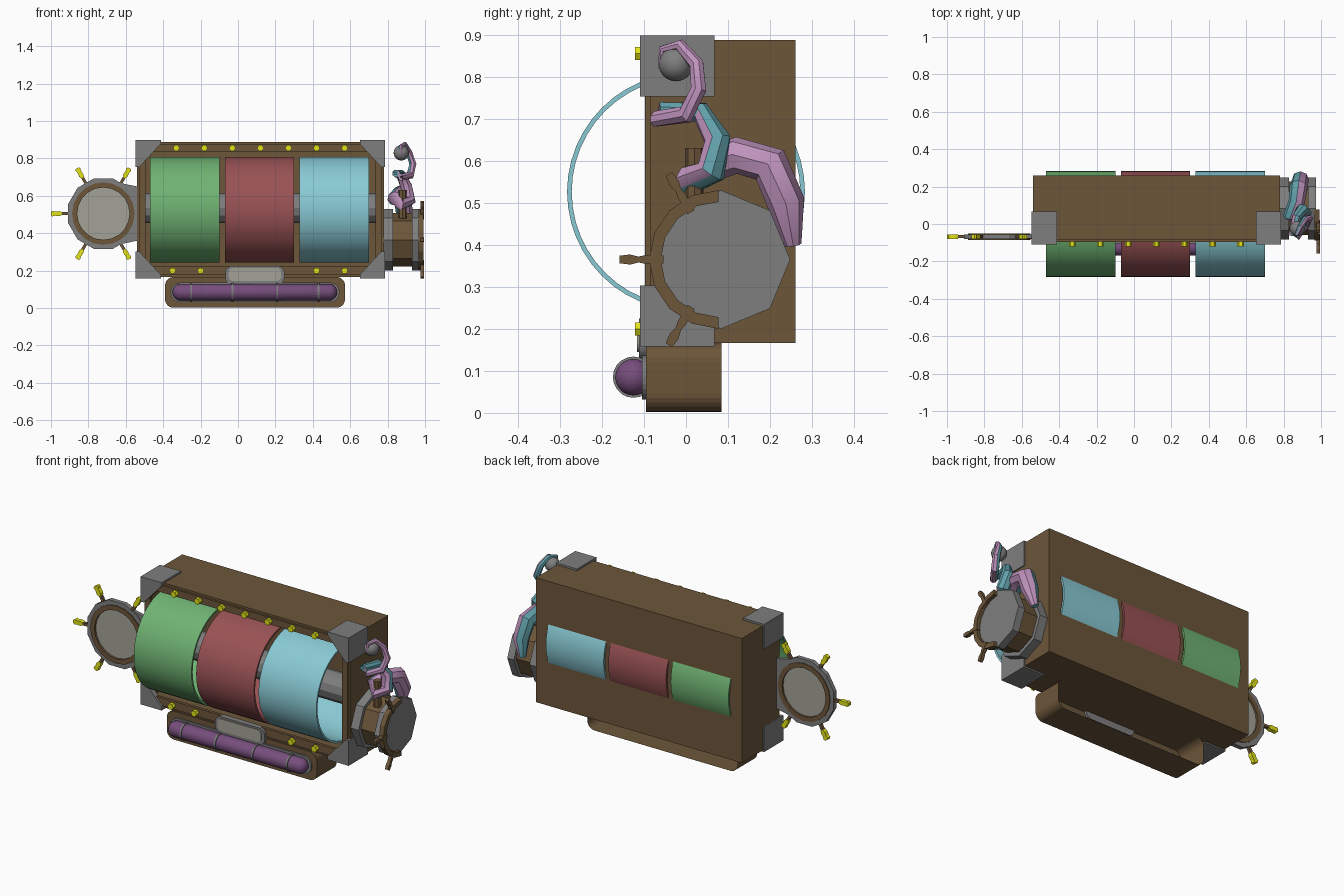
import bpy, bmesh
from math import sin, cos, pi, radians
from mathutils import Vector, Matrix

cube = bpy.data.objects.get("Cube")
if cube:
    bpy.data.objects.remove(cube, do_unlink=True)


def material(name, r, g, b):
    m = bpy.data.materials.new(name)
    m.use_nodes = True
    m.diffuse_color = (r, g, b, 1)
    m.node_tree.nodes["Principled BSDF"].inputs["Base Color"].default_value = (r, g, b, 1)
    return m


BROWN = material("brown wood", .15, .092, .042)
GRAY = material("gray metal", .21, .21, .21)
PALE = material("pale glass", .37, .36, .31)
GREEN = material("green", .16, .45, .17)
RED = material("red", .32, .085, .09)
BLUE = material("light blue", .25, .59, .66)
PURPLE = material("purple", .18, .075, .2)
YELLOW = material("yellow", .76, .76, .01)
TEAL = material("teal", .12, .35, .4)
PINK = material("pink", .52, .29, .51)


def finish(name, bm, *mats, smooth=False):
    bmesh.ops.recalc_face_normals(bm, faces=bm.faces)
    me = bpy.data.meshes.new(name)
    bm.to_mesh(me)
    bm.free()
    ob = bpy.data.objects.new(name, me)
    bpy.context.collection.objects.link(ob)
    for m in mats:
        me.materials.append(m)
    if smooth:
        bpy.ops.object.select_all(action='DESELECT')
        ob.select_set(True)
        bpy.context.view_layer.objects.active = ob
        bpy.ops.object.shade_smooth_by_angle(angle=radians(40))
    return ob


def place(axis, u, v, d):
    return {'x': (d, u, v), 'y': (u, d, v), 'z': (u, v, d)}[axis]


def prism(name, pts, axis, a, b, mat, open_end=False):
    """Extrude a flat outline along an axis from a to b."""
    bm = bmesh.new()
    near = [bm.verts.new(place(axis, u, v, a)) for u, v in pts]
    far = [bm.verts.new(place(axis, u, v, b)) for u, v in pts]
    bm.faces.new(near)
    if not open_end:
        bm.faces.new(far)
    for i in range(len(pts)):
        j = (i + 1) % len(pts)
        bm.faces.new((near[i], near[j], far[j], far[i]))
    return finish(name, bm, mat)


def circle(u, v, r, n, start=0):
    return [(u + r * cos(start + 2 * pi * i / n), v + r * sin(start + 2 * pi * i / n)) for i in range(n)]


def rect(u0, u1, v0, v1):
    return [(u0, v0), (u1, v0), (u1, v1), (u0, v1)]


def rounded(u0, u1, v0, v1, r, n=6):
    pts = []
    for k, (u, v) in enumerate(rect(u0 + r, u1 - r, v0 + r, v1 - r)):
        for i in range(n + 1):
            t = pi + k * pi / 2 + i * pi / 2 / n
            pts.append((u + r * cos(t), v + r * sin(t)))
    return pts


def ring(name, axis, u, v, r0, r1, a, b, n, mat, start=0, sweep=2 * pi, smooth=False):
    """Square-section ring, or an arc of one."""
    bm = bmesh.new()
    full = sweep > 6.28
    rows = []
    for i in range(n if full else n + 1):
        t = start + sweep * i / n
        rows.append([bm.verts.new(place(axis, u + r * cos(t), v + r * sin(t), d))
                     for r, d in ((r0, a), (r1, a), (r1, b), (r0, b))])
    for i in range(n):
        p, q = rows[i], rows[(i + 1) % len(rows)]
        for k in range(4):
            bm.faces.new((p[k], p[k - 1], q[k - 1], q[k]))
    if not full:
        bm.faces.new(rows[0])
        bm.faces.new(rows[-1])
    return finish(name, bm, mat, smooth=smooth)


def spoke(name, axis, u, v, angle, profile, a, b, mat):
    """Symmetric bar pointing outward; profile is (radius, half width)."""
    side = profile + [(r, -w) for r, w in reversed(profile)]
    c, s = cos(angle), sin(angle)
    prism(name, [(u + r * c - w * s, v + r * s + w * c) for r, w in side], axis, a, b, mat)


# Cabinet: hollow box with a stepped front window
def window_box(name, x0, x1, y0, y1, z0, z1, border, depth):
    bm = bmesh.new()
    bmesh.ops.create_cube(bm, size=1)
    for p in bm.verts:
        p.co = Vector((x0 if p.co.x < 0 else x1, y0 if p.co.y < 0 else y1, z0 if p.co.z < 0 else z1))
    bm.normal_update()
    front = min(bm.faces, key=lambda f: f.calc_center_median().y)
    bmesh.ops.inset_region(bm, faces=[front], thickness=border)
    out = bmesh.ops.extrude_face_region(bm, geom=[front])
    bmesh.ops.translate(bm, verts=[g for g in out["geom"] if isinstance(g, bmesh.types.BMVert)], vec=(0, depth, 0))
    bmesh.ops.delete(bm, geom=[front], context='FACES')
    return finish(name, bm, BROWN)


window_box("cabinet", -.54, .78, -.085, .26, .166, .887, .055, .325)
for nm, r in (("top", (-.49, .73, .835, .875)), ("bottom", (-.49, .73, .178, .225)),
              ("right", (-.53, -.495, .178, .875)), ("left", (.735, .77, .178, .875))):
    prism(nm + "_trim", rect(*r), 'y', -.097, -.08, BROWN)

# Reels on a shared axle
for nm, x, m in (("green", -.47, GREEN), ("red", -.07, RED), ("blue", .33, BLUE)):
    ring(nm + "_reel", 'x', 0, .526, .272, .283, x, x + .37, 48, m, smooth=True)
prism("reel_axle", circle(0, .535, .08, 12), 'x', -.5, .74, GRAY)

# Corner brackets: front triangle, side plate and top or bottom plate
for sx, x, px in ((1, .786, "left"), (-1, -.548, "right")):
    for sz, z, pz in ((1, .898, "upper"), (-1, .158, "lower")):
        nm = pz + "_" + px + "_bracket"
        ix, iz = x - sx * .135, z - sz * .145
        prism(nm + "_front", [(x - sx * .02, z), (ix, z), (ix, z - sz * .02), (x - sx * .02, iz),
                              (x, iz), (x, z - sz * .02)], 'y', -.11, -.08, GRAY)
        prism(nm + "_side", rect(-.11, .068, *sorted((z, iz))), 'x', x - sx * .015, x, GRAY)
        prism(nm + "_cap", rect(*sorted((x, ix)), -.11, .068), 'z', z - sz * .016, z, GRAY)

# Hexagonal bolts along the trim
bolts = [(-.33 + .15 * i, .855) for i in range(7)] + [(x, .2) for x in (-.35, -.2, .42, .57)]
for i, (x, z) in enumerate(bolts):
    prism("bolt_%d" % i, circle(x, z, .018, 6), 'y', -.121, -.09, YELLOW)

# Tray with a hollow back
prism("tray", rounded(-.39, .572, .002, .166, .045), 'y', -.095, .085, BROWN, open_end=True)
prism("tray_backing", rounded(-.36, .542, .032, .136, .05), 'y', -.105, -.09, GRAY)

# Glowing tube with clasps
bm = bmesh.new()
bmesh.ops.create_uvsphere(bm, u_segments=20, v_segments=12, radius=.045,
                          matrix=Matrix.Rotation(pi / 2, 4, 'Y'))
for p in bm.verts:
    p.co += Vector((.485 if p.co.x > .001 else -.305, -.125, .085))
finish("tube", bm, PURPLE, smooth=True)
for i, x in enumerate((-.25, -.03, .21, .43)):
    ring("tube_clasp_%d" % i, 'x', -.125, .085, .043, .049, x - .005, x + .005, 20, GRAY)

# Name plate without lettering
prism("plate_frame", rounded(-.068, .248, .128, .225, .035), 'y', -.112, -.08, GRAY)
prism("plate_face", rounded(-.05, .23, .145, .215, .025), 'y', -.117, -.11, PALE)

# Porthole wheel on the model's right
WX, WZ = -.72, .505
ring("wheel_rim", 'y', WX, WZ, .16, .195, -.08, -.055, 12, GRAY, start=pi / 12)
prism("wheel_mount", [(-.66, .675), (-.54, .65), (-.54, .36), (-.66, .335), (-.56, .42), (-.56, .59)],
      'y', -.078, -.057, GRAY)
ring("wheel_wood", 'y', WX, WZ, .14, .167, -.086, -.05, 20, BROWN)
prism("wheel_glass", circle(WX, WZ, .145, 20), 'y', -.074, -.061, PALE)
for deg in (60, 120, 180, 240, 300):
    t = radians(deg)
    spoke("wheel_spoke_%d" % deg, 'y', WX, WZ, t, [(.16, .008), (.235, .008)], -.076, -.059, BROWN)
    spoke("wheel_handle_%d" % deg, 'y', WX, WZ, t,
          [(.222, .008), (.235, .013), (.26, .011), (.272, .015), (.28, .009)], -.08, -.055, YELLOW)

# Drum and half wheel on the model's left
HY, HZ = .083, .365
for nm, r, a, b, m in (("inner_flange", .165, .775, .83, GRAY), ("barrel", .143, .825, .935, BROWN),
                       ("outer_flange", .165, .93, .972, GRAY)):
    prism("drum_" + nm, circle(HY, HZ, r, 8), 'x', a, b, m)
ring("half_wheel", 'x', .077, HZ, .137, .165, .965, .993, 8, BROWN, start=pi / 2, sweep=pi)
for deg in (120, 180, 240):
    spoke("half_wheel_spoke_%d" % deg, 'x', .077, HZ, radians(deg),
          [(.13, .01), (.175, .01), (.19, .007), (.21, .012), (.235, .009)], .975, .995, BROWN)
prism("lever", circle(.88, .02, .022, 8), 'z', .48, .63, BROWN)

# Two-tone tentacle holding a ball
path = [(.87, .255, .40, .02), (.89, .238, .50, .045), (.88, .20, .59, .048), (.87, .12, .613, .044),
        (.84, .045, .585, .042), (.875, .01, .555, .036), (.915, .06, .575, .036), (.9, .075, .65, .033),
        (.87, .035, .715, .026), (.845, -.06, .72, .021), (.87, -.07, .70, .02), (.92, .0, .71, .022),
        (.935, .03, .77, .02), (.915, .025, .83, .018), (.89, -.015, .875, .015), (.87, -.055, .865, .011),
        (.87, -.062, .82, .005)]
bm = bmesh.new()
pts = [Vector(p[:3]) for p in path]
N = 8
rows, side = [], Vector((1, 0, 0))
for i, p in enumerate(pts):
    d = (pts[min(i + 1, len(pts) - 1)] - pts[max(i - 1, 0)]).normalized()
    side = (side - d * side.dot(d)).normalized()
    up = d.cross(side)
    rows.append([bm.verts.new(p + path[i][3] * (side * cos(2 * pi * k / N) + up * sin(2 * pi * k / N)))
                 for k in range(N)])
bm.faces.new(rows[0])
bm.faces.new(rows[-1])
for i in range(len(rows) - 1):
    # The pink underside twists round along the length
    under = Vector((1, -.3, -.2)) if i < 4 or i > 8 else Vector((-.6, -1, .2))
    for k in range(N):
        f = bm.faces.new((rows[i][k], rows[i][k - 1], rows[i + 1][k - 1], rows[i + 1][k]))
        out = f.calc_center_median() - (pts[i] + pts[i + 1]) / 2
        f.material_index = 1 if out.dot(under) > 0 else 0
finish("tentacle", bm, TEAL, PINK, smooth=True)

bm = bmesh.new()
bmesh.ops.create_uvsphere(bm, u_segments=20, v_segments=12, radius=.041,
                          matrix=Matrix.Translation((.873, -.024, .83)))
finish("ball", bm, GRAY, smooth=True)
